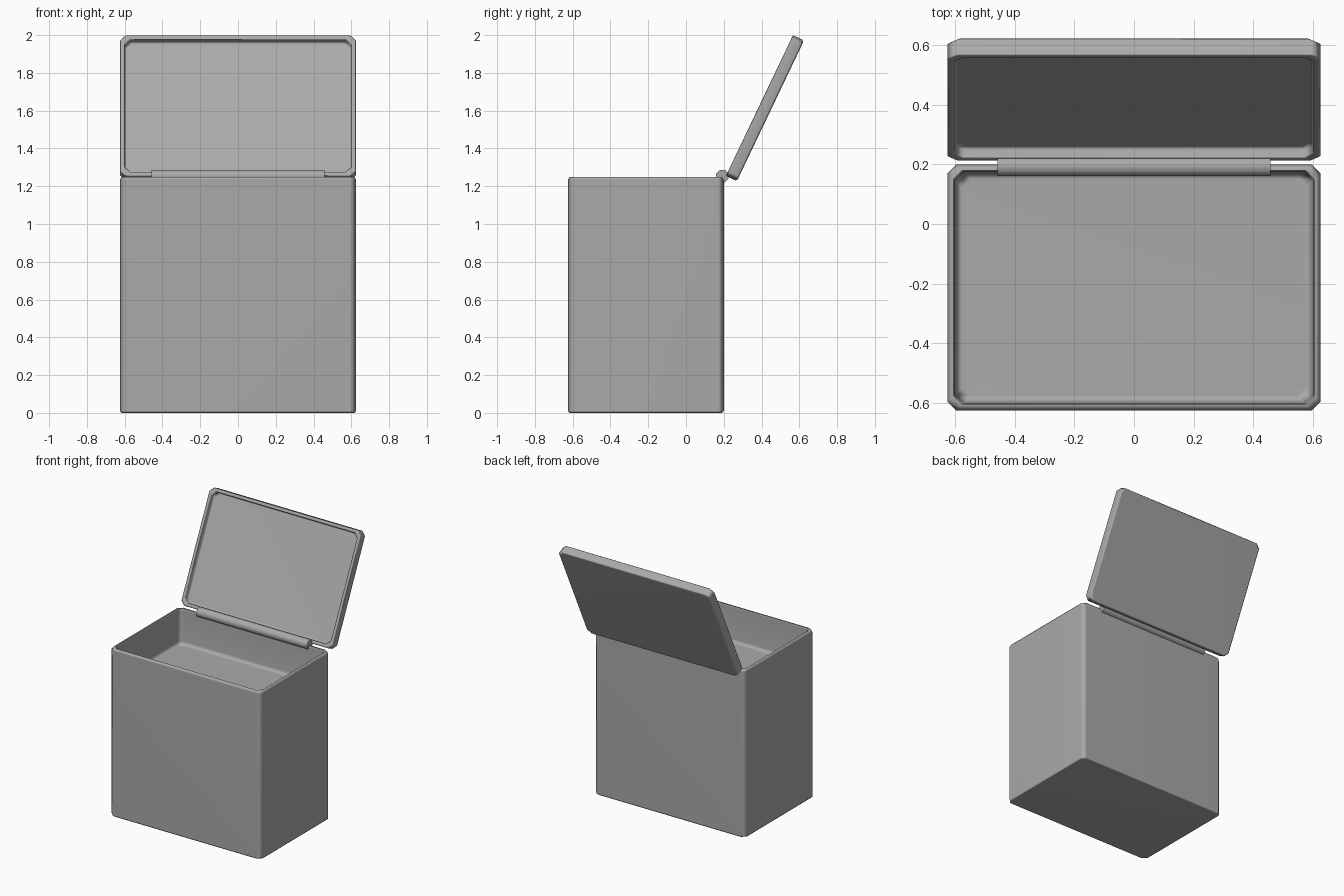
import bpy, bmesh, math
from mathutils import Matrix, Vector

cube = bpy.data.objects.get("Cube")
if cube:
    bpy.data.objects.remove(cube, do_unlink=True)

grey = bpy.data.materials.new("plain grey")
grey.use_nodes = True
colour = (0.4, 0.4, 0.4, 1)
grey.diffuse_color = colour
grey.node_tree.nodes["Principled BSDF"].inputs["Base Color"].default_value = colour

WIDTH, DEPTH = 1.25, 0.825
CORNER = 0.03


def ring(bm, inset, z):
    """Rectangle with cut corners, shrunk by inset, at height z."""
    x, y, c = WIDTH / 2 - inset, DEPTH / 2 - inset, CORNER
    points = [(x, y - c), (x - c, y), (c - x, y), (-x, y - c),
              (-x, c - y), (c - x, -y), (x - c, -y), (x, c - y)]
    return [bm.verts.new((px, py, z)) for px, py in points]


def finish(bm, name, matrix):
    bmesh.ops.recalc_face_normals(bm, faces=bm.faces)
    mesh = bpy.data.meshes.new(name)
    bm.to_mesh(mesh)
    bm.free()
    mesh.materials.append(grey)
    obj = bpy.data.objects.new(name, mesh)
    bpy.context.collection.objects.link(obj)
    obj.matrix_world = matrix
    bpy.ops.object.select_all(action='DESELECT')
    obj.select_set(True)
    bpy.context.view_layer.objects.active = obj
    bpy.ops.object.shade_smooth_by_angle(angle=math.radians(50))
    normals = obj.modifiers.new("even shading", 'WEIGHTED_NORMAL')
    normals.keep_sharp = True
    return obj


def tray(name, profile, matrix):
    """Open tray: rings run from outer base, over the rim, to inner floor."""
    bm = bmesh.new()
    rings = [ring(bm, inset, z) for inset, z in profile]
    for a, b in zip(rings, rings[1:]):
        for i in range(len(a)):
            j = (i + 1) % len(a)
            bm.faces.new((a[i], a[j], b[j], b[i]))
    bm.faces.new(rings[0])
    bm.faces.new(rings[-1])
    return finish(bm, name, matrix)


# Box body with a raised inner floor
HEIGHT, FLOOR = 1.25, 0.985
tray("box_body",
     [(0.01, 0), (0, 0.01), (0, HEIGHT - 0.015), (0.01, HEIGHT),
      (0.02, HEIGHT), (0.025, HEIGHT - 0.01), (0.025, FLOOR + 0.025), (0.05, FLOOR)],
     Matrix.Translation((0, -0.2125, 0)))

# Lid, a shallow tray tipped open
THICK = 0.065
tilt = math.radians(64.5)
along = Vector((0, math.cos(tilt), math.sin(tilt)))
outward = Vector((0, math.sin(tilt), -math.cos(tilt)))
centre = Vector((0, 0.211, 1.255)) + along * DEPTH / 2 + outward * THICK
tray("lid",
     [(0.01, 0), (0, 0.01), (0, THICK - 0.004), (0.004, THICK),
      (0.021, THICK), (0.025, THICK - 0.004), (0.025, 0.035), (0.035, 0.025)],
     Matrix.Translation(centre) @ Matrix.Rotation(tilt, 4, 'X'))

# Hinge barrel
bm = bmesh.new()
radius = 0.033 / math.cos(math.pi / 8)
bmesh.ops.create_cone(bm, cap_ends=True, segments=8, radius1=radius, radius2=radius,
                      depth=0.914, matrix=Matrix.Rotation(math.pi / 8, 4, 'Z'))
finish(bm, "hinge_barrel",
       Matrix.Translation((0, 0.193, 1.253)) @ Matrix.Rotation(math.pi / 2, 4, 'Y'))
